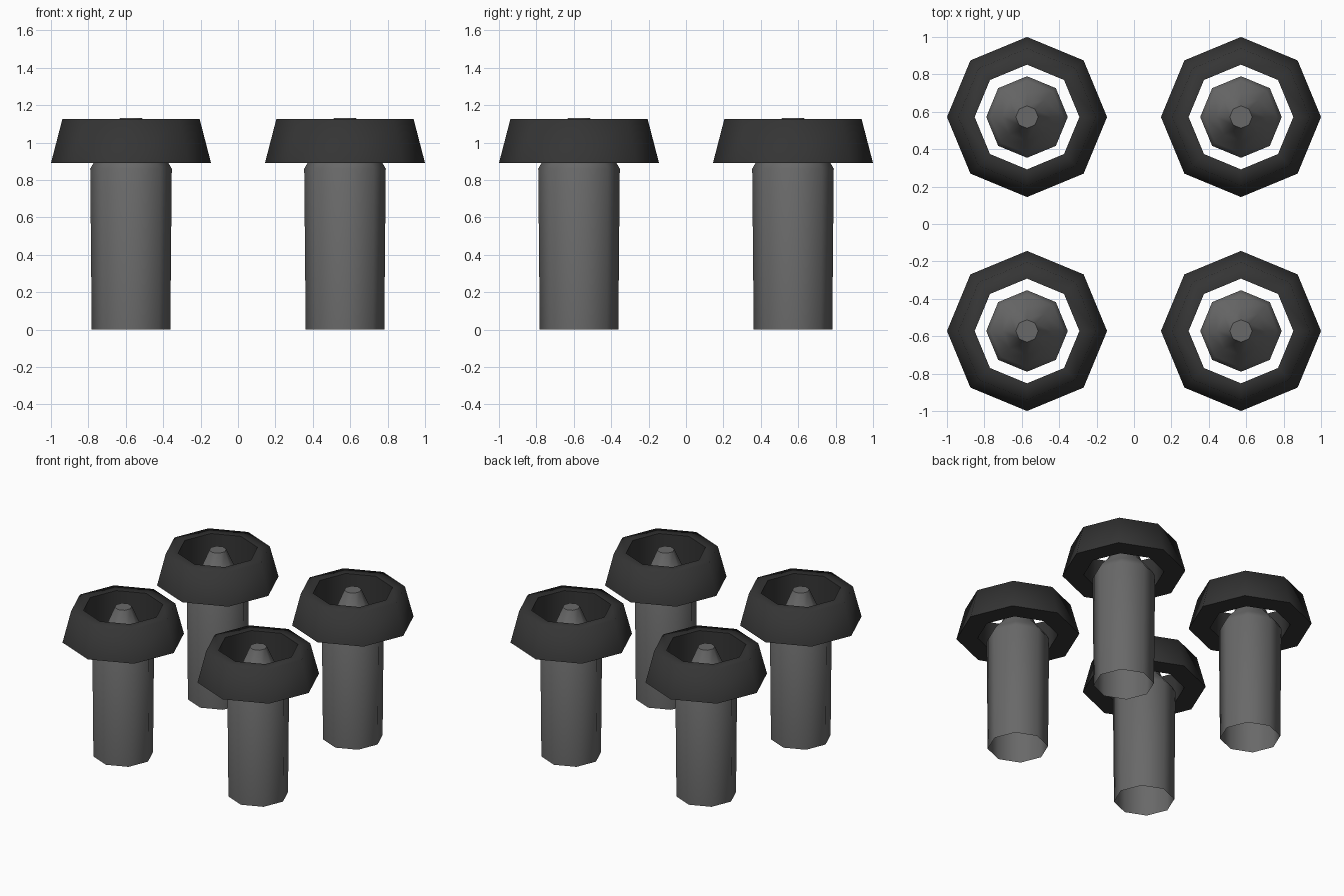
import bpy, bmesh, math

if "Cube" in bpy.data.objects:
    bpy.data.objects.remove(bpy.data.objects["Cube"])

SIDES = 8
OFFSET = 0.572


def material(name, value):
    m = bpy.data.materials.new(name)
    m.diffuse_color = (value, value, value, 1)
    m.use_nodes = True
    m.node_tree.nodes["Principled BSDF"].inputs["Base Color"].default_value = m.diffuse_color
    return m


def lathe(name, profile, location, mat, angle, closed=False, cap_top=False):
    """Spin an (r, z) profile into an eight-sided part."""
    bm = bmesh.new()
    rings = []
    for r, z in profile:
        rings.append([bm.verts.new((r * math.cos(math.tau * i / SIDES),
                                    r * math.sin(math.tau * i / SIDES), z))
                      for i in range(SIDES)])
    pairs = list(zip(rings, rings[1:]))
    if closed:
        pairs.append((rings[-1], rings[0]))
    for a, b in pairs:
        for i in range(SIDES):
            j = (i + 1) % SIDES
            bm.faces.new((a[i], a[j], b[j], b[i]))
    if cap_top:
        bm.faces.new(rings[-1])
    mesh = bpy.data.meshes.new(name)
    bm.to_mesh(mesh)
    bm.free()
    mesh.materials.append(mat)
    ob = bpy.data.objects.new(name, mesh)
    ob.location = location
    bpy.context.collection.objects.link(ob)
    bpy.ops.object.select_all(action='DESELECT')
    ob.select_set(True)
    bpy.context.view_layer.objects.active = ob
    bpy.ops.object.shade_smooth_by_angle(angle=math.radians(angle))
    return ob


dark = material("dark_rubber", 0.035)
grey = material("grey_metal", 0.14)

# Post: open at the bottom, rounded shoulder and tapered tip
post_profile = [(0.21, 0), (0.218, 0.86), (0.195, 0.9),
                (0.13, 0.97), (0.06, 1.13)]
# Collar: sloped outside, flat top, straight bore around the tip
collar_profile = [(0.428, 0.89), (0.367, 1.125), (0.28, 1.125), (0.28, 0.89)]

# Four identical fittings on a square
for side_x, sx in (("left", -1), ("right", 1)):
    for side_y, sy in (("front", -1), ("back", 1)):
        loc = (sx * OFFSET, sy * OFFSET, 0)
        lathe(f"post_{side_y}_{side_x}", post_profile, loc, grey, 60, cap_top=True)
        lathe(f"collar_{side_y}_{side_x}", collar_profile, loc, dark, 80, closed=True)
